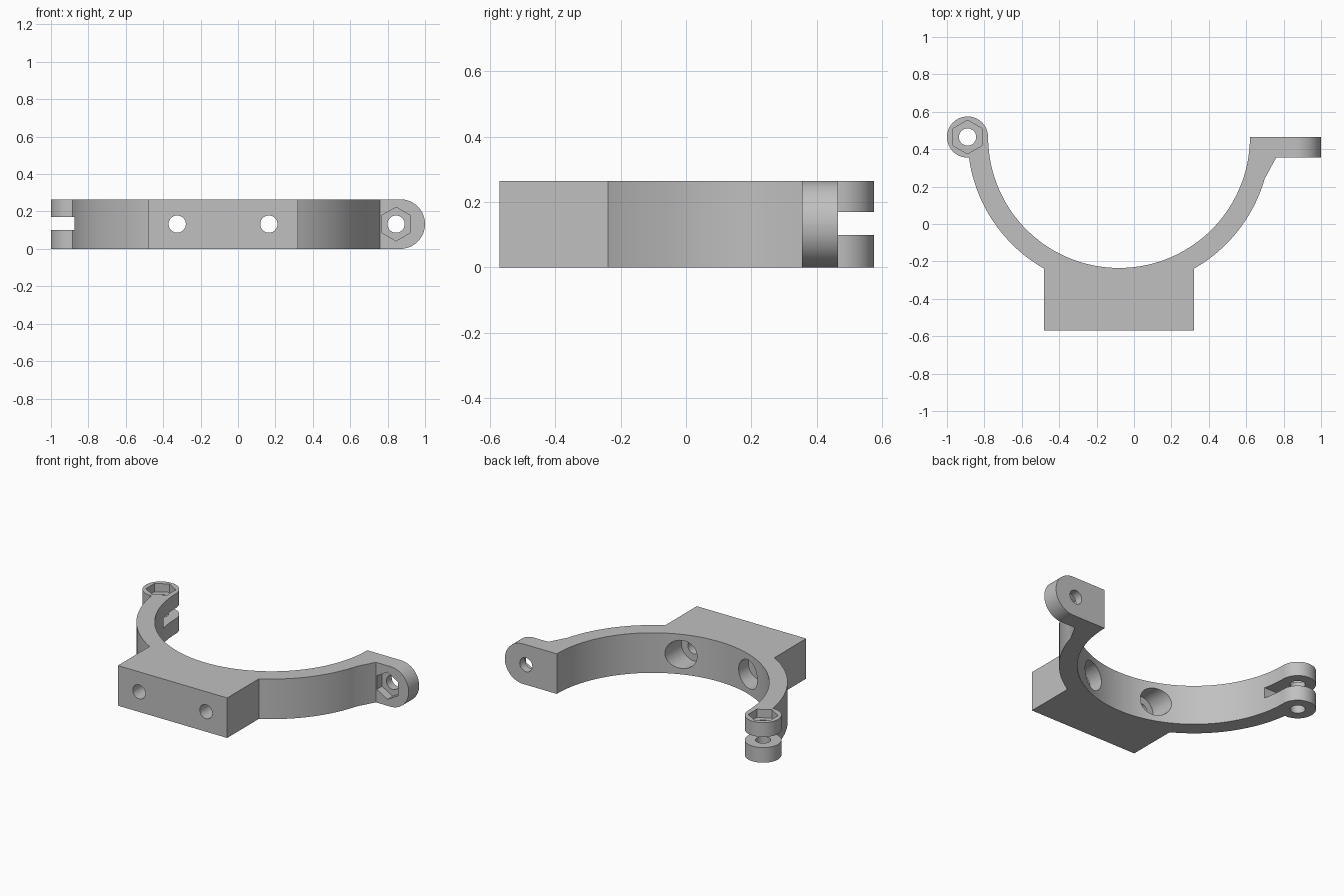
import bpy, bmesh
from math import radians, cos, sin, pi
from mathutils import Matrix, Vector

if "Cube" in bpy.data.objects:
    bpy.data.objects.remove(bpy.data.objects["Cube"])

HEIGHT, MID = 0.265, 0.1325
RING = (-0.08, 0.465)       # centre of the half ring
HINGE = (-0.89, 0.465)      # centre of the forked eye
TAB_X = 0.845               # bolt position on the flat lug
BOLT = 0.046

grey = bpy.data.materials.new("plain grey")
grey.use_nodes = True
grey.diffuse_color = (0.53, 0.53, 0.53, 1)
grey.node_tree.nodes["Principled BSDF"].inputs["Base Color"].default_value = grey.diffuse_color


def arc(centre, r, start, end, steps):
    angles = [radians(start + (end - start) * i / steps) for i in range(steps + 1)]
    return [(centre[0] + r * cos(a), centre[1] + r * sin(a)) for a in angles]


def make_object(name, bm):
    bmesh.ops.recalc_face_normals(bm, faces=bm.faces)
    mesh = bpy.data.meshes.new(name)
    bm.to_mesh(mesh)
    bm.free()
    mesh.materials.append(grey)
    ob = bpy.data.objects.new(name, mesh)
    bpy.context.collection.objects.link(ob)
    return ob


def rod(name, start, end, r, sides=40, turn=0):
    """Prism from start to end; turn spins it about its own axis."""
    a, b = Vector(start), Vector(end)
    spin = (b - a).to_track_quat('Z', 'Y').to_matrix().to_4x4()
    place = Matrix.Translation((a + b) / 2) @ spin @ Matrix.Rotation(turn, 4, 'Z')
    bm = bmesh.new()
    bmesh.ops.create_cone(bm, cap_ends=True, segments=sides, radius1=r, radius2=r,
                          depth=(b - a).length, matrix=place)
    return make_object(name, bm)


# Plan outline: inner arc, eye, outer arc, mounting block, outer arc, lug
outline = arc(RING, 0.70, 0, -180, 72)
outline += arc(HINGE, 0.11, 0, 273, 40)[1:]
outline += arc(RING, 0.81, 188.5, 240.4, 24)
outline += [(-0.48, -0.57), (0.32, -0.57)]
outline += arc(RING, 0.81, 299.6, 344, 20)
outline += [(0.76, 0.355), (1, 0.355), (1, 0.465)]

bm = bmesh.new()
base = bm.faces.new([bm.verts.new((x, y, 0)) for x, y in outline])
up = bmesh.ops.extrude_face_region(bm, geom=[base])["geom"]
bmesh.ops.translate(bm, vec=(0, 0, HEIGHT), verts=[v for v in up if isinstance(v, bmesh.types.BMVert)])

# Round the end of the lug
ends = [e for e in bm.edges if all(v.co.x > 0.999 for v in e.verts)
        and abs(e.verts[0].co.z - e.verts[1].co.z) < 0.001]
bmesh.ops.bevel(bm, geom=ends, offset=0.1323, segments=16, profile=0.5, affect='EDGES')
clamp = make_object("clamp_half", bm)

# Slot that splits the eye into a fork
bm = bmesh.new()
bmesh.ops.create_cube(bm, size=1, matrix=Matrix.Translation((-0.89, 0.51, 0.135))
                      @ Matrix.Diagonal((0.5, 0.4, 0.07, 1)))
cutters = [make_object("fork_slot_cutter", bm)]

# Bolt holes and hexagonal nut pockets
hx, hy = HINGE
cutters += [
    rod("eye_hole_cutter", (hx, hy, -0.1), (hx, hy, 0.4), BOLT),
    rod("eye_nut_cutter", (hx, hy, 0.21), (hx, hy, 0.4), 0.09, 6),
    rod("lug_hole_cutter", (TAB_X, 0.2, MID), (TAB_X, 0.6, MID), BOLT),
    rod("lug_nut_cutter", (TAB_X, 0.2, MID), (TAB_X, 0.41, MID), 0.09, 6),
]

# Screw holes through the block, counterbored from inside the ring
for side, x in (("right", -0.325), ("left", 0.165)):
    cutters.append(rod(side + "_screw_cutter", (x, -0.7, MID), (x, 0, MID), BOLT))
    cutters.append(rod(side + "_counterbore_cutter", (x, -0.32, MID), (x, 0, MID), 0.093))

bpy.ops.object.select_all(action='DESELECT')
bpy.context.view_layer.objects.active = clamp
clamp.select_set(True)
for cutter in cutters:
    cutter.hide_render = True
    cut = clamp.modifiers.new(cutter.name, 'BOOLEAN')
    cut.operation = 'DIFFERENCE'
    cut.solver = 'EXACT'
    cut.object = cutter
    bpy.ops.object.modifier_apply(modifier=cut.name)
    bpy.data.objects.remove(cutter)

bpy.ops.object.shade_smooth_by_angle(angle=radians(25))
